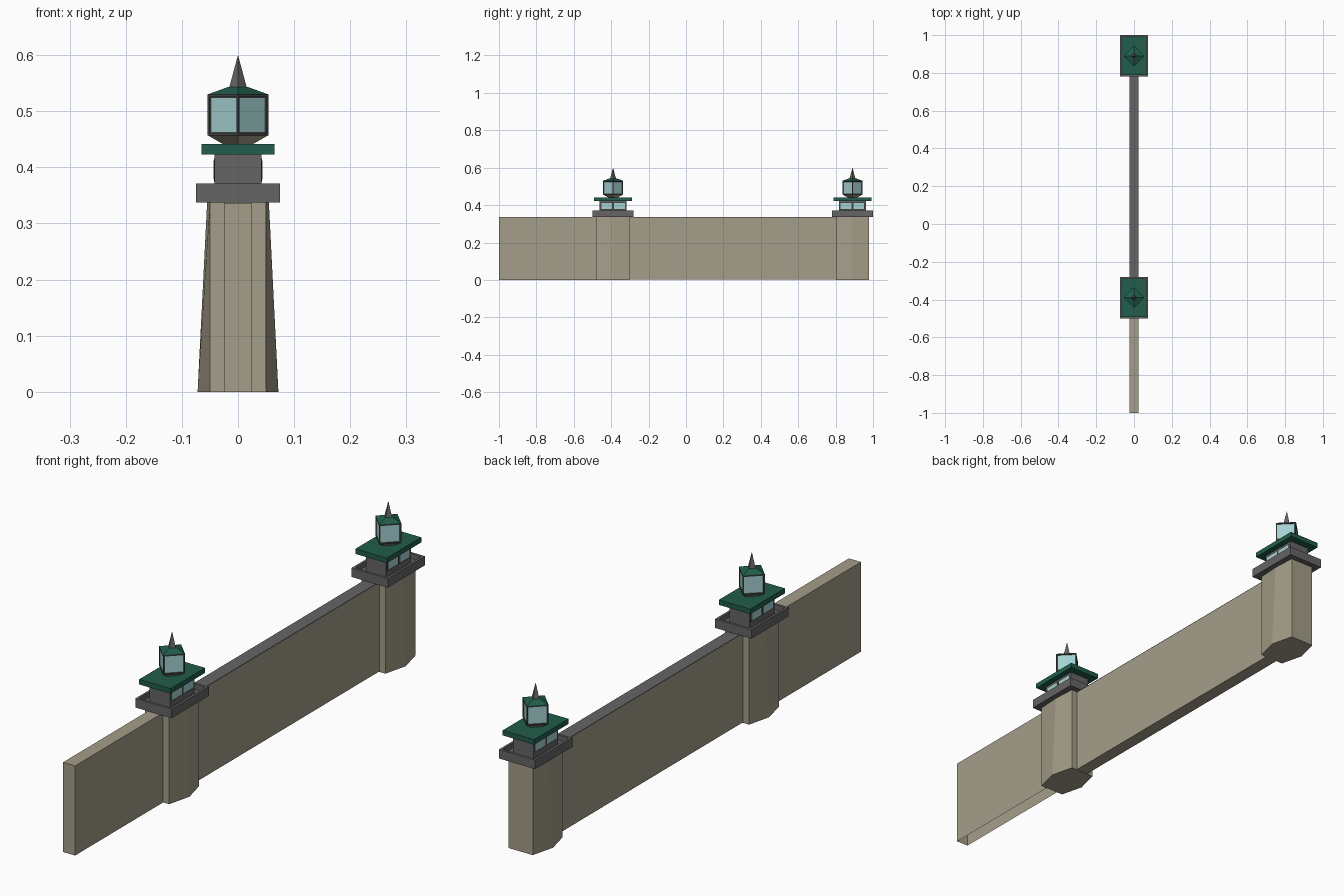
import bpy, bmesh, math

if "Cube" in bpy.data.objects:
    bpy.data.objects.remove(bpy.data.objects["Cube"])


def mat(name, r, g, b):
    m = bpy.data.materials.new(name)
    m.diffuse_color = (r, g, b, 1)
    m.use_nodes = True
    m.node_tree.nodes["Principled BSDF"].inputs["Base Color"].default_value = m.diffuse_color
    return m


STONE = mat("stone", 0.37, 0.34, 0.25)
GREY = mat("dark_grey", 0.13, 0.13, 0.13)
FRAME = mat("frame", 0.06, 0.06, 0.06)
GREEN = mat("green", 0.015, 0.11, 0.07)
GLASS = mat("glass", 0.38, 0.64, 0.65)


def finish(name, bm, *mats):
    bmesh.ops.recalc_face_normals(bm, faces=bm.faces)
    me = bpy.data.meshes.new(name)
    bm.to_mesh(me)
    bm.free()
    for m in mats:
        me.materials.append(m)
    ob = bpy.data.objects.new(name, me)
    bpy.context.collection.objects.link(ob)
    return ob


def loft(bm, rings):
    """Skin a list of equal-sized point rings and cap both ends."""
    vs = [[bm.verts.new(p) for p in ring] for ring in rings]
    n = len(vs[0])
    sides = []
    for a, b in zip(vs, vs[1:]):
        for i in range(n):
            j = (i + 1) % n
            sides.append(bm.faces.new((a[i], a[j], b[j], b[i])))
    bm.faces.new(vs[0][::-1])
    bm.faces.new(vs[-1])
    return sides


def rect(hx, y0, y1, z):
    return [(-hx, y0, z), (hx, y0, z), (hx, y1, z), (-hx, y1, z)]


def diamond(r, cy, z):
    return [(r, cy, z), (0, cy + r, z), (-r, cy, z), (0, cy - r, z)]


def box(name, hx, y0, y1, z0, z1, m, open_bottom=False):
    bm = bmesh.new()
    loft(bm, [rect(hx, y0, y1, z0), rect(hx, y0, y1, z1)])
    ob_bottom = [f for f in bm.faces if all(abs(v.co.z - z0) < 1e-6 for v in f.verts)]
    if open_bottom:
        bmesh.ops.delete(bm, geom=ob_bottom, context='FACES_ONLY')
    return finish(name, bm, m)


def stack(name, cy, profile, m):
    """Diamond-plan solid from (radius, z) pairs."""
    bm = bmesh.new()
    loft(bm, [diamond(r, cy, z) for r, z in profile])
    return finish(name, bm, m)


# Walls
box("front_wall", 0.025, -1.0, -0.39, 0, 0.336, STONE, open_bottom=True)
box("main_wall", 0.025, -0.39, 0.89, 0.002, 0.334, STONE)
box("main_wall_cap", 0.025, -0.30, 0.80, 0.334, 0.337, GREY)


def tower(tag, cy):
    # Six-sided pier, its side ridges leaning inward
    def ring(bulge, z):
        h = 0.0885
        return [(-0.05, cy - h, z), (0.05, cy - h, z), (bulge, cy, z),
                (0.05, cy + h, z), (-0.05, cy + h, z), (-bulge, cy, z)]
    bm = bmesh.new()
    loft(bm, [ring(0.072, 0), ring(0.055, 0.338)])
    finish(tag + "_pier", bm, STONE)

    # Balcony tray with raised parapet
    bm = bmesh.new()
    loft(bm, [rect(0.075, cy - 0.11, cy + 0.11, 0.337),
              rect(0.075, cy - 0.11, cy + 0.11, 0.371),
              rect(0.066, cy - 0.101, cy + 0.101, 0.371),
              rect(0.066, cy - 0.101, cy + 0.101, 0.352)])
    finish(tag + "_balcony", bm, GREY)

    # Guard room and side windows
    box(tag + "_room", 0.042, cy - 0.073, cy + 0.073, 0.352, 0.424, GREY)
    for i, s in enumerate((-1, 1)):
        c = cy + s * 0.034
        box(f"{tag}_window_frame_{i}", 0.0428, c - 0.033, c + 0.033, 0.374, 0.416, FRAME)
        box(f"{tag}_window_{i}", 0.0438, c - 0.029, c + 0.029, 0.378, 0.412, GLASS)

    # Flat roof
    box(tag + "_roof", 0.065, cy - 0.102, cy + 0.102, 0.423, 0.442, GREEN)

    # Lantern: flared base, framed glass, green cap, spire
    stack(tag + "_lantern_base", cy, [(0.026, 0.441), (0.054, 0.457)], STONE)
    bm = bmesh.new()
    sides = loft(bm, [diamond(0.054, cy, 0.457), diamond(0.054, cy, 0.530)])
    bmesh.ops.recalc_face_normals(bm, faces=bm.faces)
    bmesh.ops.inset_individual(bm, faces=sides, thickness=0.006)
    bmesh.ops.inset_individual(bm, faces=sides, thickness=0.0015, depth=-0.003)
    for f in sides:
        f.material_index = 1
    finish(tag + "_lantern", bm, FRAME, GLASS)
    stack(tag + "_lantern_cap", cy, [(0.054, 0.530), (0.018, 0.543)], GREEN)
    stack(tag + "_spire", cy, [(0.016, 0.541), (0.0006, 0.598)], GREY)


tower("front_tower", -0.39)
tower("back_tower", 0.89)
